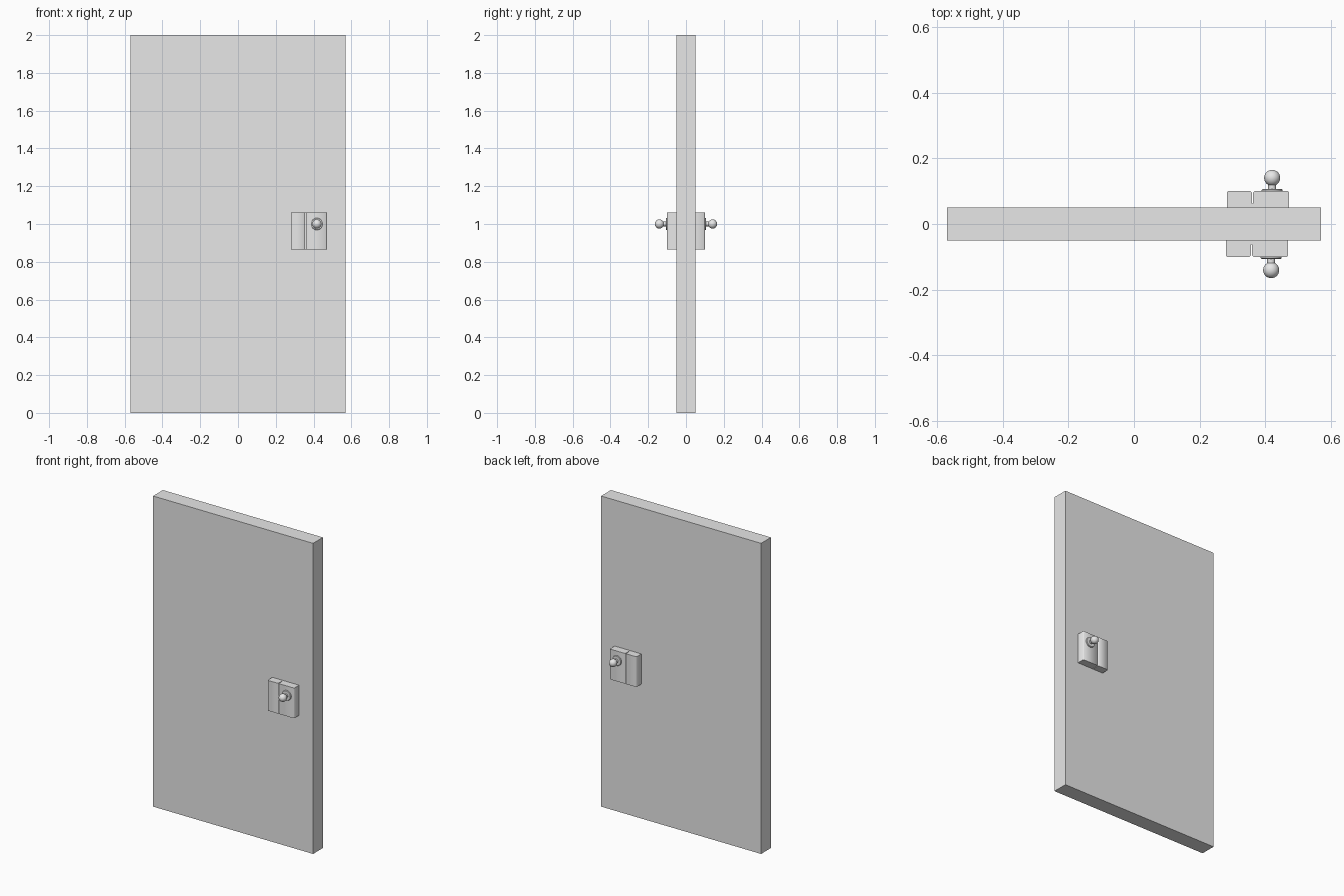
import bpy
import bmesh
from math import sin, cos, pi, radians
from mathutils import Matrix, Vector

cube = bpy.data.objects.get("Cube")
if cube:
    bpy.data.objects.remove(cube)

grey = bpy.data.materials.new("light grey")
grey.use_nodes = True
colour = (0.8, 0.8, 0.8, 1)
grey.diffuse_color = colour
grey.node_tree.nodes["Principled BSDF"].inputs["Base Color"].default_value = colour


def finish(name, bm, smooth_angle=None):
    """Turn a bmesh into a named, coloured object."""
    bmesh.ops.recalc_face_normals(bm, faces=bm.faces)
    mesh = bpy.data.meshes.new(name)
    bm.to_mesh(mesh)
    bm.free()
    mesh.materials.append(grey)
    obj = bpy.data.objects.new(name, mesh)
    bpy.context.collection.objects.link(obj)
    if smooth_angle:
        bpy.ops.object.select_all(action="DESELECT")
        obj.select_set(True)
        bpy.context.view_layer.objects.active = obj
        bpy.ops.object.shade_smooth_by_angle(angle=radians(smooth_angle))
    return obj


def lock_plate(name, side, shift):
    """Grooved lock body: a plan profile extruded upwards."""
    left, right, groove = 0.28, 0.47, 0.358
    base, face, deep = 0.05, 0.10, 0.063
    c, g = 0.004, 0.002
    plan = [(left, base), (left, face - c), (left + c, face),
            (groove - g - c, face), (groove - g, face - c), (groove - g, deep),
            (groove + g, deep), (groove + g, face - c), (groove + g + c, face),
            (right - c, face), (right, face - c), (right, base)]
    bm = bmesh.new()
    verts = [bm.verts.new((x + shift, y * side, 0.865)) for x, y in plan]
    face_ = bm.faces.new(verts)
    out = bmesh.ops.extrude_face_region(bm, geom=[face_])
    top = [v for v in out["geom"] if isinstance(v, bmesh.types.BMVert)]
    bmesh.ops.translate(bm, verts=top, vec=(0, 0, 0.195))
    return finish(name, bm, 50)


def door_knob(name, side, shift):
    """Rosette, stem and ball turned around the y axis."""
    r, centre, stem = 0.0245, 0.1405, 0.012
    profile = [(0, 0.098), (0.032, 0.098), (0.032, 0.104), (0.029, 0.107),
               (stem, 0.107), (stem, 0.120)]
    steps = 14
    for i in range(steps + 1):
        a = radians(150) * (1 - i / steps)
        profile.append((r * sin(a), centre + r * cos(a)))
    bm = bmesh.new()
    verts = [bm.verts.new((x, y, 0)) for x, y in profile]
    edges = [bm.edges.new(pair) for pair in zip(verts, verts[1:])]
    bmesh.ops.spin(bm, geom=verts + edges, axis=(0, 1, 0), cent=(0, 0, 0),
                   angle=2 * pi, steps=32)
    bmesh.ops.remove_doubles(bm, verts=bm.verts, dist=0.0001)
    bmesh.ops.scale(bm, vec=Vector((1, side, 1)), verts=bm.verts)
    bmesh.ops.translate(bm, vec=(0.418 + shift, 0, 1.0), verts=bm.verts)
    return finish(name, bm, 40)


# Door slab
slab = bmesh.new()
bmesh.ops.create_cube(slab, size=1, matrix=Matrix.Translation((0, 0, 1))
                      @ Matrix.Diagonal((1.14, 0.10, 2, 1)))
finish("door_slab", slab)

# Lock plate and knob on each face
for label, side, shift in (("front", -1, 0), ("back", 1, 0.003)):
    lock_plate(label + "_lock_plate", side, shift)
    door_knob(label + "_knob", side, shift)
